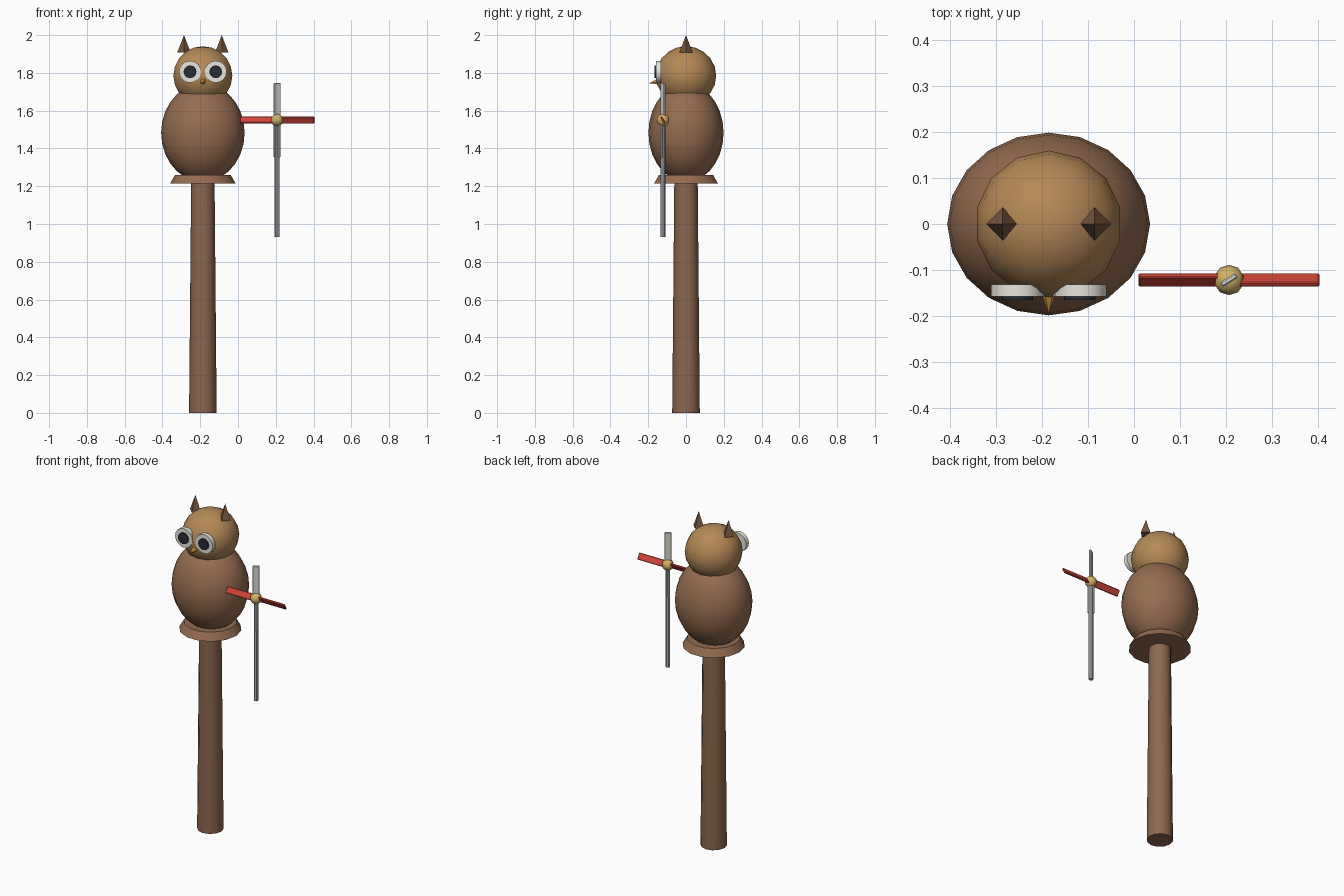
import bpy, bmesh
from math import radians
from mathutils import Matrix, Vector

if "Cube" in bpy.data.objects:
    bpy.data.objects.remove(bpy.data.objects["Cube"])

OX = -0.186                      # axis of the bird and post
HUB = Vector((0.207, -0.122, 1.55))


def material(name, rgb):
    m = bpy.data.materials.new(name)
    m.diffuse_color = (*rgb, 1)
    m.use_nodes = True
    m.node_tree.nodes["Principled BSDF"].inputs["Base Color"].default_value = m.diffuse_color
    return m


BARK = material("bark", (0.27, 0.135, 0.075))
BROWN = material("brown", (0.30, 0.15, 0.08))
TAN = material("tan", (0.46, 0.25, 0.095))
DARK = material("dark_brown", (0.19, 0.095, 0.05))
WHITE = material("white", (0.82, 0.79, 0.72))
BLACK = material("black", (0.02, 0.025, 0.035))
ORANGE = material("orange", (0.75, 0.36, 0.06))
RED = material("red", (0.65, 0.06, 0.04))
BRASS = material("brass", (0.65, 0.45, 0.13))
PALE = material("pale", (0.70, 0.69, 0.64))
STEEL = material("steel", (0.42, 0.43, 0.45))


def finish(name, bm, mat, smooth=40):
    me = bpy.data.meshes.new(name)
    bm.to_mesh(me)
    bm.free()
    ob = bpy.data.objects.new(name, me)
    bpy.context.collection.objects.link(ob)
    me.materials.append(mat)
    bpy.ops.object.select_all(action='DESELECT')
    ob.select_set(True)
    bpy.context.view_layer.objects.active = ob
    if smooth:
        bpy.ops.object.shade_smooth_by_angle(angle=radians(smooth))
    return ob


def cone(name, a, b, r1, r2, sides, mat, smooth=40):
    """Capped cone from point a to point b."""
    a, b = Vector(a), Vector(b)
    d = b - a
    rot = Vector((0, 0, 1)).rotation_difference(d).to_matrix().to_4x4()
    bm = bmesh.new()
    bmesh.ops.create_cone(bm, cap_ends=True, segments=sides, radius1=r1, radius2=r2, depth=d.length,
                          matrix=Matrix.Translation((a + b) / 2) @ rot @ Matrix.Rotation(radians(90), 4, 'Z'))
    return finish(name, bm, mat, smooth)


def ball(name, centre, radii, segs, rings, mat):
    bm = bmesh.new()
    bmesh.ops.create_uvsphere(bm, u_segments=segs, v_segments=rings, radius=1,
                              matrix=Matrix.Translation(centre) @ Matrix.Diagonal((*radii, 1)))
    return finish(name, bm, mat)


# Post and collar
cone("post", (OX, 0, 0), (OX, 0, 1.22), 0.073, 0.062, 12, BARK)
cone("collar", (OX, 0, 1.215), (OX, 0, 1.26), 0.173, 0.147, 14, BROWN)

# Bird body and head
ball("body", (OX, 0, 1.483), (0.221, 0.199, 0.26), 20, 14, BROWN)
ball("head", (OX, 0, 1.785), (0.16, 0.16, 0.156), 14, 10, TAN)

# Eyes and ear tufts, one per side
for side, s in (("left", -1), ("right", 1)):
    ex = OX + s * 0.068
    cone(f"eye_{side}", (ex, -0.132, 1.806), (ex, -0.158, 1.806), 0.058, 0.058, 16, WHITE)
    cone(f"pupil_{side}", (ex, -0.145, 1.806), (ex, -0.166, 1.806), 0.034, 0.034, 12, BLACK)
    tx = OX + s * 0.1
    cone(f"ear_{side}", (tx, 0, 1.907), (tx, 0, 2.0), 0.036, 0, 4, DARK, 0)

# Beak
cone("beak", (OX, -0.14, 1.757), (OX, -0.196, 1.744), 0.02, 0, 6, ORANGE, 0)

# Pinwheel: hub, support rod and four pitched blades
ball("hub", HUB, (0.033, 0.033, 0.033), 10, 8, BRASS)
cone("rod", (HUB.x, HUB.y, 0.93), HUB, 0.013, 0.013, 8, STEEL)
for i in range(4):
    m = (Matrix.Translation(HUB) @ Matrix.Rotation(radians(-90 * i), 4, 'Y')
         @ Matrix.Rotation(radians(32), 4, 'X')
         @ Matrix.Translation((0.107, 0, 0)) @ Matrix.Diagonal((0.18, 0.012, 0.04, 1)))
    bm = bmesh.new()
    bmesh.ops.create_cube(bm, size=1, matrix=m)
    bmesh.ops.bevel(bm, geom=bm.edges[:], offset=0.003, segments=1, affect='EDGES')
    finish(f"blade_{i + 1}", bm, (RED, PALE)[i % 2], 0)
